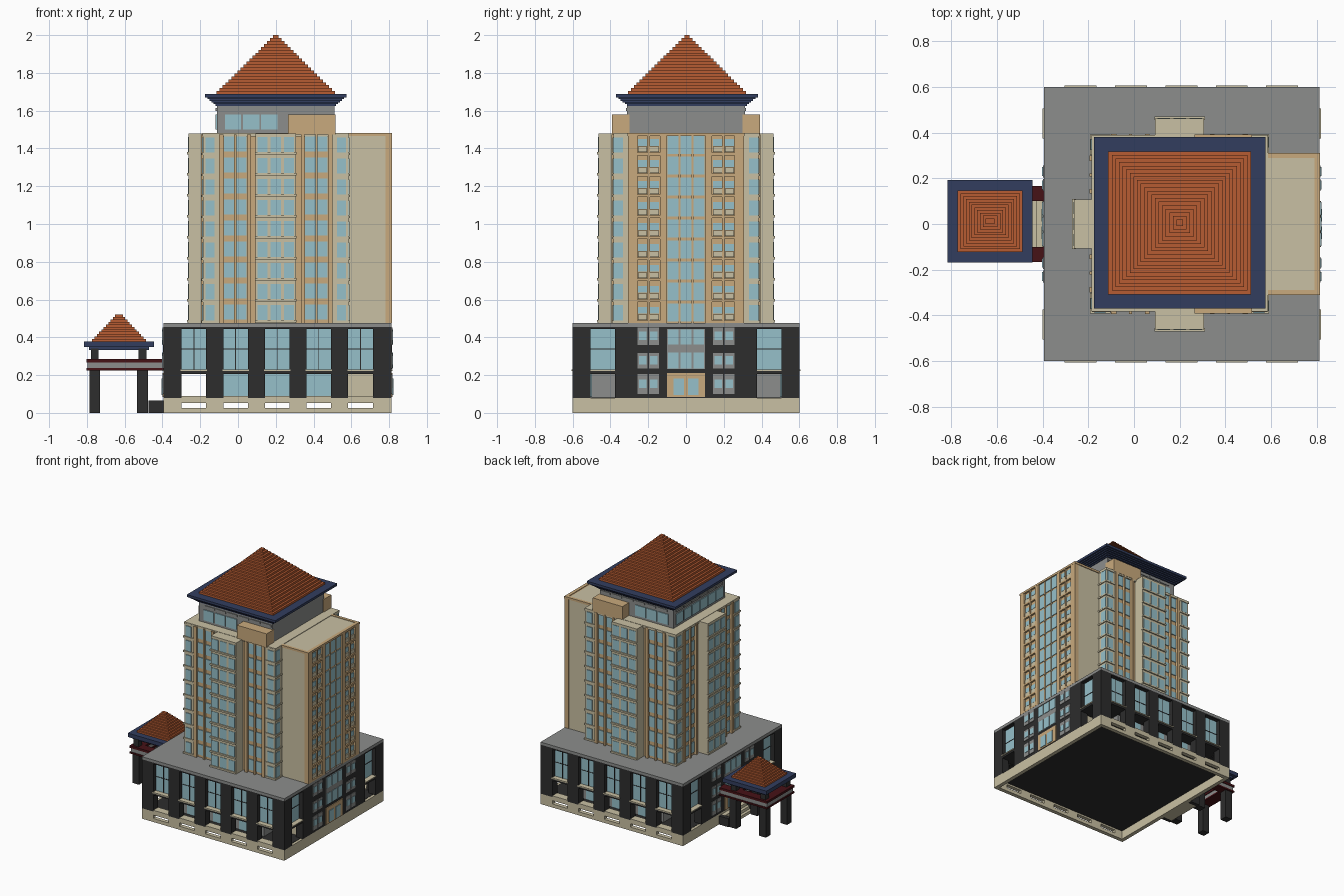
import bpy, bmesh

if "Cube" in bpy.data.objects:
    bpy.data.objects.remove(bpy.data.objects["Cube"])

def mat(name, r, g, b):
    m = bpy.data.materials.new(name)
    m.diffuse_color = (r, g, b, 1)
    m.use_nodes = True
    m.node_tree.nodes["Principled BSDF"].inputs["Base Color"].default_value = m.diffuse_color
    return m

M = {
    'beige': mat('beige_stone', .584, .527, .366),
    'tan': mat('tan_stone', .584, .402, .205),
    'glass': mat('pale_blue_glass', .305, .527, .591),
    'black': mat('charcoal', .026, .026, .026),
    'gray': mat('concrete_gray', .263, .27, .263),
    'orange': mat('orange_tile', .474, .107, .032),
    'navy': mat('navy_eave', .032, .048, .114),
    'red': mat('dark_red_trim', .061, .006, .008),
}
parts = {}

def box(part, col, x0, x1, y0, y1, z0, z1):
    """Add a box to the named part (one object per part and colour)."""
    bm = parts.setdefault((part, col), bmesh.new())
    v = [bm.verts.new((x, y, z)) for x in (x0, x1) for y in (y0, y1) for z in (z0, z1)]
    for f in ((0, 1, 3, 2), (4, 6, 7, 5), (0, 4, 5, 1), (2, 3, 7, 6), (0, 2, 6, 4), (1, 5, 7, 3)):
        bm.faces.new([v[i] for i in f])

def cbox(part, col, cx, cy, hx, hy, z0, z1):
    box(part, col, cx - hx, cx + hx, cy - hy, cy + hy, z0, z1)

def panel(part, col, side, p, u0, u1, z0, z1, d0, d1):
    """Box on a facade: p = wall plane coordinate, u along wall, d outward."""
    s = 1 if side in ('back', 'right') else -1
    a, b = sorted((p + s * d0, p + s * d1))
    if side in ('front', 'back'):
        box(part, col, u0, u1, a, b, z0, z1)
    else:
        box(part, col, a, b, u0, u1, z0, z1)

def stepped(part, col, cx, cy, hx, hy, tx, ty, z0, z1, n):
    """Stack of slabs going from half size h to half size t."""
    for i in range(n):
        t = i / (n - 1)
        cbox(part, col, cx, cy, hx + (tx - hx) * t, hy + (ty - hy) * t,
             z0 + (z1 - z0) * i / n, z0 + (z1 - z0) * (i + 1) / n)

X0, X1, Y = -.395, .813, .6
CX = .2075
BAYS = [CX + .2205 * k for k in (-2, -1, 0, 1, 2)]
H = .065

# ---- podium base: hollow plinth with slots
for side, p in (('front', -Y), ('back', Y)):
    panel('plinth', 'beige', side, p, X0, X1, 0, .027, -.03, 0)
    panel('plinth', 'beige', side, p, X0, X1, .053, .08, -.03, 0)
    edges = [X0] + [e for b in BAYS for e in (b - H, b + H)] + [X1]
    for a, b in zip(edges[::2], edges[1::2]):
        panel('plinth', 'beige', side, p, a, b, .027, .053, -.03, 0)
for side, p in (('left', X0), ('right', X1)):
    panel('plinth', 'beige', side, p, -Y + .03, Y - .03, 0, .08, -.03, 0)
box('podium_floor', 'black', X0 + .02, X1 - .02, -Y + .02, Y - .02, .066, .082)

# ---- podium core: lower rooms, upper storey, roof slab
box('lower_room', 'gray', -.16, .57, -.5, .5, .082, .22)
box('rear_room', 'beige', .57, .77, -.35, .35, .082, .22)
box('upper_storey', 'black', X0 + .04, X1 - .04, -Y + .04, Y - .04, .212, .456)
box('podium_roof', 'gray', X0, X1, -Y, Y, .455, .475)

# ---- podium long sides: pillars, bands, large windows
for side, p in (('front', -Y), ('back', Y)):
    for a, b in zip(edges[::2], edges[1::2]):
        panel('podium_pillar', 'black', side, p, a, b, .08, .455, -.06, 0)
    for i, b in enumerate(BAYS):
        panel('podium_band', 'black', side, p, b - H, b + H, .445, .455, -.06, 0)
        panel('podium_band', 'black', side, p, b - H, b + H, .207, .222, -.06, 0)
        panel('podium_sill', 'beige', side, p, b - H - .005, b + H + .005, .222, .23, -.05, .006)
        panel('podium_sill', 'beige', side, p, b - H, b + H, .08, .09, -.06, 0)
        panel('podium_window', 'glass', side, p, b - H, b + H, .23, .445, -.04, -.032)
        panel('podium_mullion', 'black', side, p, b - H, b + H, .336, .34, -.032, -.029)
        panel('podium_mullion', 'black', side, p, b - .002, b + .002, .23, .445, -.032, -.029)
        if 0 < i < 4:
            panel('lower_window', 'glass', side, p, b - H, b + H, .085, .207, -.1, -.094)

# ---- podium short sides: pillars, small paired windows, doorway
for side, p in (('left', X0), ('right', X1)):
    panel('side_wall', 'black', side, p, -.375, .375, .08, .455, -.06, 0)
    for s in (-1, 1):
        a, b = sorted((s * .505, s * .6))
        panel('podium_pillar', 'black', side, p, a, b, .08, .455, -.06, 0)
        a, b = sorted((s * .375, s * .505))
        panel('podium_band', 'black', side, p, a, b, .445, .455, -.06, 0)
        panel('podium_band', 'black', side, p, a, b, .207, .222, -.06, 0)
        panel('podium_sill', 'beige', side, p, a, b, .222, .23, -.05, .006)
        panel('podium_window', 'glass', side, p, a, b, .23, .445, -.04, -.032)
        panel('podium_mullion', 'black', side, p, a, b, .336, .34, -.032, -.029)
        for u in (s * .17, s * .23):
            for z0, z1 in ((.36, .452), (.235, .318), (.1, .205)):
                zm = (z0 + z1) / 2
                panel('small_window_frame', 'gray', side, p, u - .026, u + .026, z0, z1, 0, .004)
                panel('small_window', 'glass', side, p, u - .02, u + .02, zm - .02, zm + .025, 0, .007)
    panel('entrance_window_frame', 'gray', side, p, -.1, .1, .232, .445, 0, .003)
    for u in (-.068, 0, .068):
        panel('entrance_window', 'glass', side, p, u - .028, u + .028, .235, .32, 0, .007)
        panel('entrance_window', 'glass', side, p, u - .028, u + .028, .362, .442, 0, .007)
    panel('door_surround', 'tan', side, p, -.1, .1, .085, .212, 0, .006)
    for u in (-.038, .038):
        panel('door', 'glass', side, p, u - .028, u + .028, .095, .182, 0, .01)

# ---- tower body
TZ0, TZ1, N = .475, 1.475, 9
FH = (TZ1 - TZ0) / N
C = .2
cbox('tower_core', 'tan', C, 0, .375, .375, TZ0, TZ1 - .005)
cbox('tower_roof', 'beige', C, .003, .387, .387, TZ1 - .012, 1.482)
for sx in (-1, 1):
    for sy in (-1, 1):
        cbox('tower_corner', 'beige', C + sx * .3425, sy * .3425, .0425, .0425, TZ0, TZ1)

# ---- three matching tower facades: bay, fins, window columns
for side, c, p in (('front', C, -.375), ('back', C, .375), ('left', 0, C - .375)):
    panel('tower_bay', 'beige', side, p, c - .107, c + .107, TZ0, 1.48, -.02, .087)
    for s in (-1, 1):
        for o, w in ((.1425, .01), (.215, .006), (.288, .012)):
            panel('tower_fin', 'tan', side, p, c + s * o - w, c + s * o + w, TZ0, TZ1, 0, .02)
    for k in range(N):
        z = TZ0 + k * FH
        for o in (-.07, 0, .07):
            panel('bay_window', 'glass', side, p, c + o - .027, c + o + .027, z + .018, z + .097, .08, .09)
        panel('bay_ledge', 'beige', side, p, c - .11, c + .11, z + .004, z + .016, .08, .096)
        for s in (-1, 1):
            for o in (.182, .248):
                u = c + s * o
                panel('tower_window', 'glass', side, p, u - .027, u + .027, z + .02, z + .1, 0, .006)
            u = c + s * .348
            panel('corner_window', 'glass', side, p, u - .024, u + .024, z + .015, z + .095, 0, .015)
for sx in (-1, 1):
    for sy in (-1, 1):
        for k in range(N):
            z = TZ0 + k * FH
            cbox('corner_ledge', 'beige', C + sx * .3475, sy * .3475, .0445, .0445, z + .001, z + .013)
for k in range(N):
    z = TZ0 + k * FH
    for s in (-1, 1):
        panel('corner_window', 'glass', 'right', C + .375, s * .358 - .024, s * .358 + .024,
              z + .015, z + .095, 0, .015)

# ---- rear wing with tan end wall
box('wing', 'beige', .57, .79, -.305, .305, TZ0, 1.478)
for y in (-.3, .3):
    box('wing_trim', 'tan', .58, .815, y - .011, y + .011, 1.466, 1.482)
box('wing_trim', 'tan', .79, .815, -.311, .311, 1.466, 1.482)
box('wing_end_wall', 'tan', .78, .8, -.308, .308, TZ0, 1.478)
for s in (-1, 1):
    for o, w in ((.12, .018), (.1975, .006), (.283, .025)):
        panel('wing_fin', 'tan', 'right', .8, s * o - w, s * o + w, TZ0, TZ1, 0, .014)
for o in (-.034, .034):
    panel('wing_fin', 'tan', 'right', .8, o - .005, o + .005, TZ0, TZ1, 0, .01)
for k in range(N):
    z = TZ0 + k * FH
    for o in (-.068, 0, .068):
        panel('wing_window', 'glass', 'right', .8, o - .029, o + .029, z + .008, z + .104, 0, .005)
    for s in (-1, 1):
        for o in (.167, .23):
            u = s * o
            panel('wing_small_window', 'glass', 'right', .8, u - .024, u + .024, z + .05, z + .085, 0, .005)
            panel('wing_small_panel', 'beige', 'right', .8, u - .024, u + .024, z + .018, z + .046, 0, .008)
        panel('wing_ledge', 'tan', 'right', .8, s * .1975 - .065, s * .1975 + .065, z, z + .014, 0, .014)

# ---- penthouse
cbox('penthouse', 'gray', C, 0, .312, .312, 1.48, 1.635)
for s in (-1, 1):
    a, b = sorted((s * .3, s * .392))
    box('lift_block', 'tan', .265, .517, a, b, 1.475, 1.58)
for side, p, us, vs in (('front', -.312, (-.026, .07, .165), [-.02 + .0965 * i for i in range(6)]),
                        ('back', .312, (-.026, .07, .165), [-.02 + .0965 * i for i in range(6)]),
                        ('left', C - .312, [-.24 + .096 * i for i in range(6)],
                         [-.24 + .096 * i for i in range(6)])):
    for u in us:
        panel('penthouse_window', 'glass', side, p, u - .043, u + .043, 1.5, 1.58, 0, .006)
    for u in vs:
        panel('penthouse_vent', 'gray', side, p, u - .042, u + .042, 1.598, 1.614, 0, .006)

# ---- main eave and stepped roof
stepped('main_eave', 'navy', C, .005, .318, .318, .362, .362, 1.625, 1.67, 5)
cbox('main_eave', 'navy', C, .005, .375, .375, 1.67, 1.688)
stepped('main_roof', 'orange', C, .005, .313, .313, .014, .014, 1.688, 2.0, 20)

# ---- entrance gate pavilion
GX, GY = -.63, .012
for x0, x1 in ((-.787, -.73), (-.535, -.477)):
    for y in (-.128, .128):
        box('gate_post', 'black', x0, x1, y - .028, y + .028, 0, .228)
        box('gate_upper_post', 'black', x0 + .008, x1 - .008, y - .022, y + .022, .28, .34)
for col, e, z0, z1 in (('red', .006, .225, .237), ('gray', 0, .237, .268), ('red', .006, .268, .285)):
    for s in (-1, 1):
        a, b = sorted((s * .1, s * (.16 + e)))
        box('gate_beam', col, -.797 - e, X0 + .005, a, b, z0, z1)
    for x in (-.759, -.506):
        box('gate_beam', col, x - .038 - e, x + .038 + e, -.1, .1, z0, z1)
cbox('gate_eave', 'navy', GX, GY, .158, .158, .332, .348)
cbox('gate_eave', 'navy', GX, GY, .186, .18, .348, .378)
stepped('gate_roof', 'orange', GX, GY, .142, .134, .02, .012, .378, .52, 11)

# ---- entrance steps with side walls
for s in (-1, 1):
    box('step_wall', 'black', -.475, X0, s * .148 - .016, s * .148 + .016, 0, .065)
for i in range(3):
    box('entrance_step', 'beige', -.47 + .022 * i, X0, -.135, .135, 0, .022 * (i + 1))

# ---- turn every part into an object
for (part, col), bm in parts.items():
    bmesh.ops.recalc_face_normals(bm, faces=bm.faces)
    me = bpy.data.meshes.new(part)
    bm.to_mesh(me)
    bm.free()
    me.materials.append(M[col])
    bpy.context.collection.objects.link(bpy.data.objects.new(part, me))
